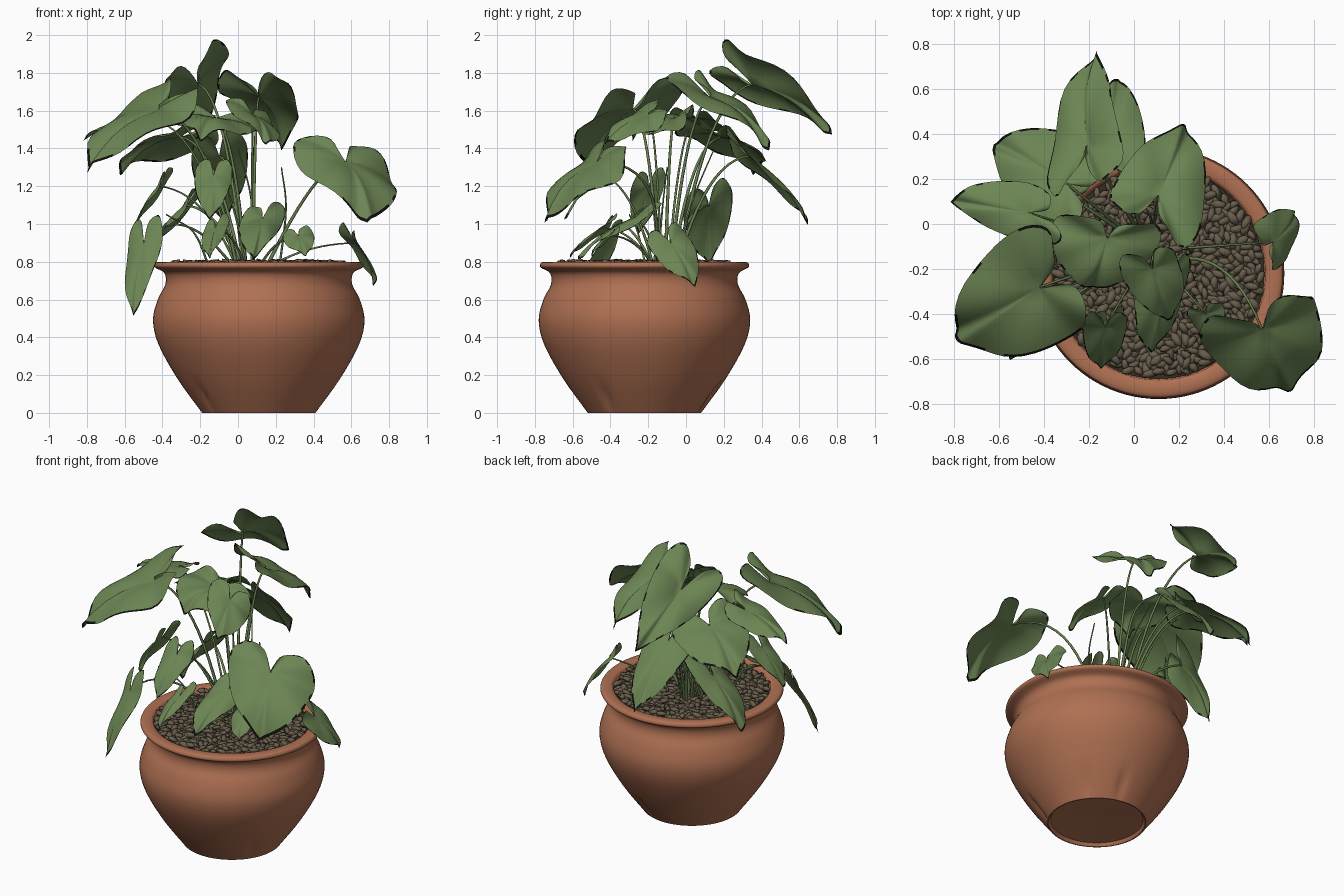
import bpy, bmesh, math, random
from mathutils import Vector, Matrix, Euler

random.seed(4)
cube = bpy.data.objects.get("Cube")
if cube:
    bpy.data.objects.remove(cube)

POT_X, POT_Y = 0.11, -0.22


def material(name, rgb):
    mat = bpy.data.materials.new(name)
    mat.use_nodes = True
    mat.diffuse_color = (*rgb, 1)
    bsdf = mat.node_tree.nodes["Principled BSDF"]
    bsdf.inputs["Base Color"].default_value = (*rgb, 1)
    bsdf.inputs["Roughness"].default_value = 0.8
    return mat


TERRACOTTA = material("terracotta", (0.43, 0.163, 0.085))
PEBBLE = material("pebble brown", (0.14, 0.11, 0.072))
SOIL = material("dark soil", (0.035, 0.026, 0.018))
LEAF = material("leaf green", (0.15, 0.235, 0.088))
STEM = material("stem green", (0.14, 0.21, 0.08))
MARGIN = material("dark leaf margin", (0.005, 0.006, 0.004))


def finish(name, bm, *mats):
    mesh = bpy.data.meshes.new(name)
    for face in bm.faces:
        face.smooth = True
    bm.to_mesh(mesh)
    bm.free()
    for mat in mats:
        mesh.materials.append(mat)
    obj = bpy.data.objects.new(name, mesh)
    bpy.context.collection.objects.link(obj)
    return obj


def smooth_path(points, steps):
    """Catmull-Rom curve through the points."""
    pts = [Vector(p) for p in points]
    pts = [2 * pts[0] - pts[1]] + pts + [2 * pts[-1] - pts[-2]]
    out = []
    for a, b, c, d in zip(pts, pts[1:], pts[2:], pts[3:]):
        for i in range(steps):
            t = i / steps
            out.append(0.5 * (2 * b + (c - a) * t + (2 * a - 5 * b + 4 * c - d) * t * t
                              + (3 * b - a - 3 * c + d) * t ** 3))
    return out + [pts[-2]]


# Pot: lathed wall with shallow drainage grooves near the foot
def lathe_pot():
    outer = smooth_path([(0.3, 0), (0.43, 0.18), (0.53, 0.36), (0.56, 0.49), (0.535, 0.6),
                         (0.495, 0.68), (0.5, 0.74), (0.55, 0.77), (0.55, 0.792), (0.535, 0.8)], 4)
    profile = [Vector(p) for p in ((0.001, 0.03), (0.28, 0.02), (0.293, 0))]
    profile += outer + [Vector(p) for p in ((0.49, 0.8), (0.475, 0.79), (0.465, 0.7))]
    grooves = [math.radians(a) for a in (40, 75, 217, 325)]
    bm = bmesh.new()
    rings, count = [], 96
    for r, z in profile:
        ring = []
        for i in range(count):
            ang = math.tau * i / count
            cut = sum(math.exp(-((ang - g) / 0.06) ** 2) for g in grooves)
            rr = r - 0.02 * cut * math.sin(math.pi * min(z / 0.18, 1)) * (r > 0.3)
            ring.append(bm.verts.new((POT_X + rr * math.cos(ang), POT_Y + rr * math.sin(ang), z)))
        rings.append(ring)
    for low, high in zip(rings, rings[1:]):
        for i in range(count):
            j = (i + 1) % count
            bm.faces.new((low[i], low[j], high[j], high[i]))
    pot = finish("pot", bm, TERRACOTTA)
    bpy.context.view_layer.objects.active = pot
    pot.select_set(True)
    bpy.ops.object.shade_smooth_by_angle(angle=math.radians(50))
    pot.select_set(False)


lathe_pot()

# Soil disc covered with pebbles
bm = bmesh.new()
bmesh.ops.create_circle(bm, cap_ends=True, segments=48, radius=0.47,
                        matrix=Matrix.Translation((POT_X, POT_Y, 0.765)))
finish("soil", bm, SOIL)

bm = bmesh.new()
TOTAL = 700
for i in range(TOTAL):
    r = 0.455 * math.sqrt((i + 0.5) / TOTAL)
    ang = i * 2.39996
    spot = (POT_X + r * math.cos(ang), POT_Y + r * math.sin(ang), random.uniform(0.77, 0.797))
    turn = Euler((random.uniform(-0.6, 0.6), random.uniform(-0.4, 0.4), random.uniform(0, 6.3)))
    size = random.uniform(0.85, 1.2)
    shape = Matrix.Diagonal((0.038 * size, 0.019 * size, 0.014 * size, 1))
    bmesh.ops.create_icosphere(bm, subdivisions=1, radius=1,
                               matrix=Matrix.Translation(spot) @ turn.to_matrix().to_4x4() @ shape)
finish("pebbles", bm, PEBBLE)

# Heart outline: (along midrib, across), from the tip round one lobe to the stalk
HALF = smooth_path([(1, 0), (0.88, 0.22), (0.6, 0.68), (0.2, 0.95), (-0.15, 0.97),
                    (-0.35, 0.66), (-0.28, 0.22), (-0.02, 0.01)], 4)
OUTLINE = [Vector((p.x, -p.y)) for p in reversed(HALF[1:])] + HALF
RINGS = (0.2, 0.4, 0.6, 0.8, 0.96, 1)


def stalk(name, points, radius):
    curve = bpy.data.curves.new(name, "CURVE")
    curve.dimensions = "3D"
    curve.bevel_depth = radius
    curve.bevel_resolution = 1
    curve.use_fill_caps = True
    spline = curve.splines.new("POLY")
    spline.points.add(len(points) - 1)
    for i, p in enumerate(points):
        spline.points[i].co = (*p, 1)
        spline.points[i].radius = 1.25 - 0.6 * i / len(points)
    spline.use_smooth = True
    curve.materials.append(STEM)
    bpy.context.collection.objects.link(bpy.data.objects.new(name, curve))


def leaf(name, base, tip, side, other=None, bend=None):
    """Heart leaf from stalk joint to tip; side and other are the half-width vectors."""
    base, tip, side = Vector(base), Vector(tip), Vector(side)
    other = Vector(other) if other else -side
    axis = tip - base
    normal = axis.cross(side - other).normalized()
    if normal.z < 0:
        normal.negate()
    size = side.length
    phase = random.uniform(0, 6)
    bm = bmesh.new()
    centre = bm.verts.new(base)
    rings = []
    for s in RINGS:
        ring = []
        for k, p in enumerate(OUTLINE):
            u, v = p.x * s, p.y * s
            lift = 0.22 * math.sin(math.pi * max(u, 0)) * (1 - 0.5 * abs(v)) - 0.18 * v * v
            lift += 0.18 * abs(v) * (1 - abs(v)) + 0.07 * s * s * math.sin(k * 0.75 + phase)
            across = side * v if v > 0 else other * -v
            ring.append(bm.verts.new(base + axis * u + across + normal * lift * size))
        rings.append(ring)
    last = len(OUTLINE) - 1
    for k in range(last):
        bm.faces.new((centre, rings[0][k], rings[0][k + 1]))
        dark = abs(k - last / 2) < 5 or random.random() < 0.4
        for a, b in zip(rings, rings[1:]):
            face = bm.faces.new((a[k], b[k], b[k + 1], a[k + 1]))
            # dark margin at the tip and in patches round the edge
            face.material_index = int(dark and b is rings[-1])
    bmesh.ops.recalc_face_normals(bm, faces=bm.faces)
    if sum((f.normal for f in bm.faces), Vector()).dot(normal) < 0:
        bmesh.ops.reverse_faces(bm, faces=bm.faces)
    finish(name + "_leaf", bm, LEAF, MARGIN)

    # arching stalk from the crown to the joint
    root = Vector((0.06 + 0.15 * base.x, -0.1 + 0.15 * base.y, 0.76))
    rise = base - root
    mid = Vector(bend) if bend else root + Vector((rise.x * 0.4, rise.y * 0.4, rise.z * 0.95))
    path = [root.lerp(mid, t).lerp(mid.lerp(base, t), t) for t in (i / 12 for i in range(13))]
    stalk(name + "_stalk", path, 0.008 if size > 0.15 else 0.006)


# Tall canopy leaves
leaf("back_top", (-0.21, 0.35, 1.74), (-0.16, 0.77, 1.47), (0.13, -0.01, 0.2),
     other=(-0.19, -0.1, -0.01))
leaf("back_left", (0.11, 0.13, 1.67), (0.23, 0.44, 1.39), (0.19, -0.15, 0.06),
     other=(-0.19, 0.06, 0.07))
leaf("front_right_big", (-0.42, -0.28, 1.61), (-0.8, -0.5, 1.27), (0.11, -0.25, -0.02),
     other=(-0.14, 0.23, 0.08))
leaf("side_right", (-0.47, 0.05, 1.56), (-0.82, 0.1, 1.45), (-0.04, 0.14, -0.02))
leaf("back_right", (-0.3, 0.18, 1.46), (-0.63, 0.36, 1.27), (0.11, 0.2, -0.04))
leaf("centre_top", (-0.12, -0.06, 1.56), (-0.2, -0.29, 1.45), (0.24, -0.03, -0.04))
leaf("centre_front", (0.08, -0.2, 1.58), (0.15, -0.43, 1.42), (0.13, 0.03, -0.06))
leaf("front_left_big", (0.57, -0.47, 1.33), (0.68, -0.74, 1.0), (0.26, 0.08, -0.05),
     bend=(0.42, -0.08, 1.33))

# Mid-height leaves
leaf("back_drooping", (-0.1, 0.33, 1.36), (-0.07, 0.65, 1.0), (0.15, 0.0, 0.03))
leaf("front_heart", (-0.13, -0.46, 1.26), (-0.15, -0.64, 1.02), (0.1, 0.0, 0.0))
leaf("right_slim", (-0.42, -0.2, 1.2), (-0.55, -0.25, 0.95), (0.03, 0.09, 0.02))
leaf("right_inner", (-0.28, 0.12, 1.1), (-0.5, 0.12, 0.78), (0.06, 0.13, 0.05))

# Low leaves around the rim
leaf("front_centre", (0.13, -0.28, 1.03), (0.08, -0.57, 0.81), (0.12, 0.06, 0.02))
leaf("front_low", (-0.12, -0.44, 0.98), (-0.15, -0.62, 0.82), (0.07, 0.02, 0.03))
leaf("front_left_small", (0.32, -0.4, 0.94), (0.36, -0.5, 0.83), (0.08, 0.02, 0.02))
leaf("left_rim", (0.62, -0.08, 0.9), (0.72, 0.05, 0.67), (0.05, -0.1, -0.04))
leaf("right_hanging", (-0.5, -0.43, 0.9), (-0.55, -0.6, 0.51), (0.09, -0.04, 0.02),
     bend=(-0.3, -0.35, 1.15))

# Bare young shoots
for k, (x, y, z) in enumerate([(0.23, -0.1, 1.3), (-0.38, -0.3, 1.05), (0.0, 0.15, 1.4)]):
    top, foot = Vector((x, y, z)), Vector((0.08 + 0.6 * x, -0.12 + 0.3 * y, 0.76))
    mid = foot.lerp(top, 0.5) + Vector((0.03, 0, 0.05))
    stalk("shoot_%d" % (k + 1), smooth_path([foot, mid, top], 5), 0.005)
